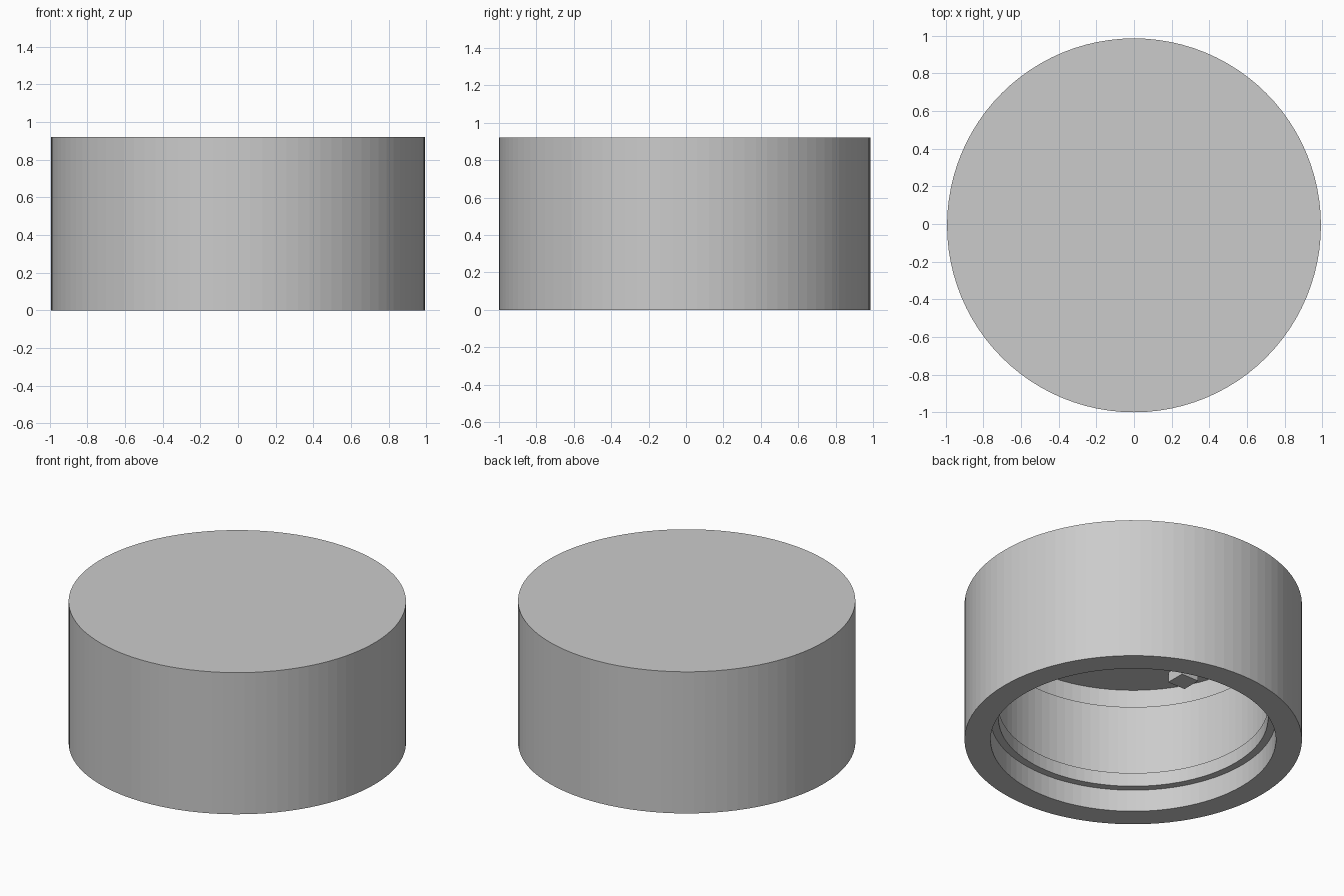
import bpy
import bmesh
import math
from mathutils import Matrix, Vector

cube = bpy.data.objects.get("Cube")
if cube:
    bpy.data.objects.remove(cube, do_unlink=True)

SIDES = 96
CENTRE = Vector((0, -0.007, 0))

grey = bpy.data.materials.new("plain_grey")
grey.use_nodes = True
colour = (0.6, 0.6, 0.6, 1)
grey.diffuse_color = colour
grey.node_tree.nodes["Principled BSDF"].inputs["Base Color"].default_value = colour


def add_object(name, bm):
    bmesh.ops.recalc_face_normals(bm, faces=bm.faces)
    mesh = bpy.data.meshes.new(name)
    bm.to_mesh(mesh)
    bm.free()
    mesh.materials.append(grey)
    obj = bpy.data.objects.new(name, mesh)
    bpy.context.collection.objects.link(obj)
    return obj


def lathe(name, profile):
    """Spin (radius, height) points around the upright axis."""
    bm = bmesh.new()
    verts = [bm.verts.new((r, 0, z)) for r, z in profile]
    edges = [bm.edges.new(pair) for pair in zip(verts, verts[1:])]
    bmesh.ops.spin(bm, geom=verts + edges, cent=(0, 0, 0), axis=(0, 0, 1),
                   angle=math.tau, steps=SIDES)
    bmesh.ops.remove_doubles(bm, verts=bm.verts, dist=0.0001)
    bmesh.ops.translate(bm, verts=bm.verts, vec=CENTRE)
    return add_object(name, bm)


# Hollow cap: outer wall, bottom rim, snap ridge, bore and ceiling
lathe("cap_body", [
    (0, 0.92), (0.993, 0.92), (0.993, 0),
    (0.84, 0), (0.84, 0.143),
    (0.793, 0.143), (0.793, 0.232),
    (0.835, 0.232), (0.835, 0.705),
    (0.845, 0.705), (0.845, 0.825), (0, 0.825),
])

# Small square lug under the ceiling
bm = bmesh.new()
bmesh.ops.create_cube(bm, size=1, matrix=Matrix.Translation((-0.63, -0.3, 0.793))
                      @ Matrix.Diagonal((0.125, 0.125, 0.066, 1)))
add_object("inner_lug", bm)
